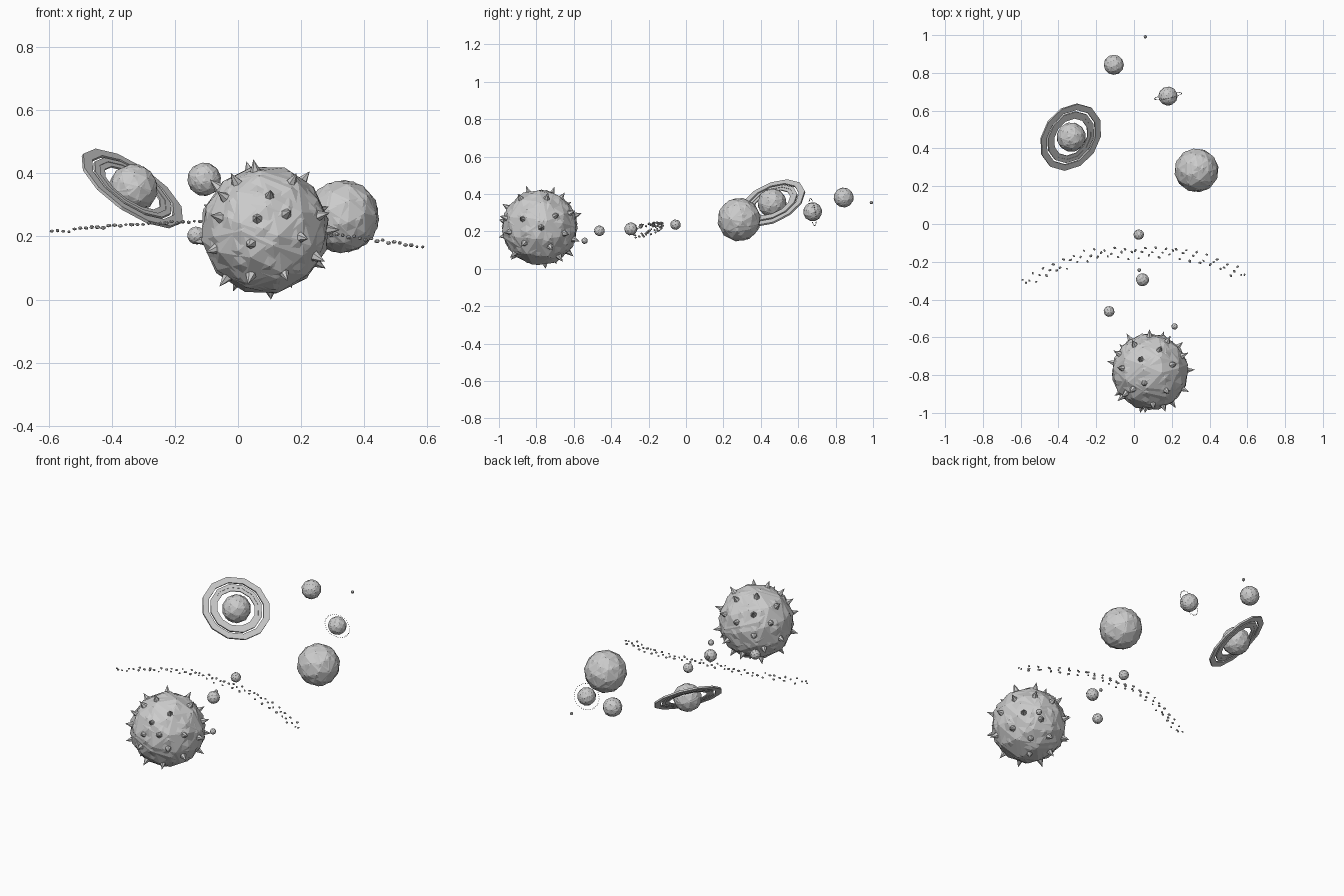
import bpy, bmesh, math, random
from mathutils import Vector, Matrix

if "Cube" in bpy.data.objects:
    bpy.data.objects.remove(bpy.data.objects["Cube"])

random.seed(4)


def finish(bm, name):
    me = bpy.data.meshes.new(name)
    bm.to_mesh(me)
    bm.free()
    ob = bpy.data.objects.new(name, me)
    bpy.context.collection.objects.link(ob)
    return ob


def random_turn():
    return Matrix.Rotation(random.uniform(0, 6.28), 4, 'Z') @ Matrix.Rotation(random.uniform(0, 3), 4, 'X')


def facing(n):
    return Vector(n).to_track_quat('Z', 'Y').to_matrix().to_4x4()


def ball(bm, c, r, sub=2):
    bmesh.ops.create_icosphere(bm, subdivisions=sub, radius=r,
                               matrix=Matrix.Translation(c) @ random_turn())


def planet(name, c, r, shells=2, sub=2):
    # overlapping faceted shells give the chipped land-and-sea surface
    bm = bmesh.new()
    for i in range(shells):
        ball(bm, c, r * (1 - 0.008 * i), sub)
    return finish(bm, name)


def interp(pts, x):
    for (x0, v0), (x1, v1) in zip(pts, pts[1:]):
        if x <= x1:
            return v0 + (v1 - v0) * (x - x0) / (x1 - x0)
    return pts[-1][1]


# star body
sun = Vector((0.085, -0.782, 0.221))
planet("star", sun, 0.207, shells=3)

# star flares: front ones placed as seen, back ones spread evenly
dirs = []
for dx, dz in [(-10, 62), (28, 50), (23, 17), (38, -8), (-15, -15), (-48, 13), (-42, 34), (-30, 50),
               (-52, -20), (-40, -50), (20, -45), (53, -28), (57, 15), (5, 35), (-15, -48), (-8, 12)]:
    u, v = dx / 66, dz / 66
    dirs.append(Vector((u, -math.sqrt(max(0, 1 - u * u - v * v)), v)))
for i in range(20):
    y = 0.02 + 0.95 * (i + 0.5) / 20
    a, s = i * 2.39996, math.sqrt(1 - y * y)
    dirs.append(Vector((s * math.cos(a), y, s * math.sin(a))))
bm = bmesh.new()
for d in dirs:
    d.normalize()
    tip = min(0.238, (0.221 / -d.z) if d.z < -0.5 else 1, (0.218 / -d.y) if d.y < -0.5 else 1)
    base = 0.188
    bmesh.ops.create_cone(bm, cap_ends=True, segments=6, radius1=0.021, radius2=0, depth=tip - base,
                          matrix=Matrix.Translation(sun + d * (tip + base) / 2) @ facing(d))
finish(bm, "star_flares")

# planets and moon
planet("first_planet", (0.215, -0.542, 0.15), 0.017, 1)
planet("second_planet", (-0.132, -0.463, 0.203), 0.029)
planet("third_planet", (0.045, -0.295, 0.213), 0.035)
planet("moon", (0.028, -0.244, 0.225), 0.010, 1)
planet("fourth_planet", (0.025, -0.056, 0.236), 0.028)
planet("giant_planet", (0.331, 0.284, 0.263), 0.118)
planet("ringed_planet", (-0.332, 0.46, 0.352), 0.079)
planet("tilted_planet", (0.18, 0.677, 0.305), 0.051)
planet("eighth_planet", (-0.107, 0.843, 0.381), 0.054)
planet("dwarf_planet", (0.06, 0.991, 0.354), 0.009, 1)


# flat twelve-sided rings
def ring(name, r_in, r_out, h, sides=12):
    bm = bmesh.new()
    mat = Matrix.Translation((-0.335, 0.46, 0.352)) @ facing((0.53, -0.37, 0.765))
    loops = []
    for i in range(sides):
        a = math.tau * i / sides
        loops.append([bm.verts.new(mat @ Vector((r * math.cos(a), r * math.sin(a), z)))
                      for r, z in ((r_in, -h), (r_out, -h), (r_out, h), (r_in, h))])
    for i in range(sides):
        p, q = loops[i], loops[(i + 1) % sides]
        for k in range(4):
            m = (k + 1) % 4
            bm.faces.new((p[k], q[k], q[m], p[m]))
    bmesh.ops.recalc_face_normals(bm, faces=bm.faces)
    finish(bm, name)


ring("outer_ring", 0.156, 0.190, 0.005)
ring("middle_ring", 0.126, 0.146, 0.005)
ring("inner_ring", 0.106, 0.128, 0.003)

# thin ring of grains around the tilted planet
bm = bmesh.new()
mat = Matrix.Translation((0.18, 0.677, 0.303)) @ facing((-0.2, 0.96, 0.16))
for i in range(36):
    a = math.tau * i / 36
    ball(bm, mat @ Vector((0.073 * math.cos(a), 0.073 * math.sin(a), 0)), 0.0028, 1)
finish(bm, "grain_ring")

# asteroid belt arc
path_y = [(-0.6, -0.31), (-0.45, -0.255), (-0.3, -0.18), (-0.2, -0.16), (0, -0.158),
          (0.2, -0.15), (0.3, -0.17), (0.4, -0.2), (0.5, -0.245), (0.6, -0.275)]
path_z = [(-0.6, 0.212), (-0.45, 0.228), (-0.3, 0.238), (-0.16, 0.248), (0, 0.24),
          (0.2, 0.22), (0.37, 0.198), (0.6, 0.164)]
bm = bmesh.new()
count = 66
for i in range(count):
    x = -0.59 + 1.175 * i / (count - 1)
    off = (0.026, -0.02, 0.002)[i % 3] + random.uniform(-0.01, 0.01)
    if abs(x) > 0.56:
        off *= 0.5
    c = Vector((x, interp(path_y, x) + off, interp(path_z, x) + random.uniform(-0.004, 0.004)))
    r = random.uniform(0.006, 0.009)
    scale = Matrix.Diagonal((1.15, 0.8, 0.75, 1))
    bmesh.ops.create_icosphere(bm, subdivisions=1, radius=r,
                               matrix=Matrix.Translation(c) @ random_turn() @ scale)
finish(bm, "asteroid_belt")
